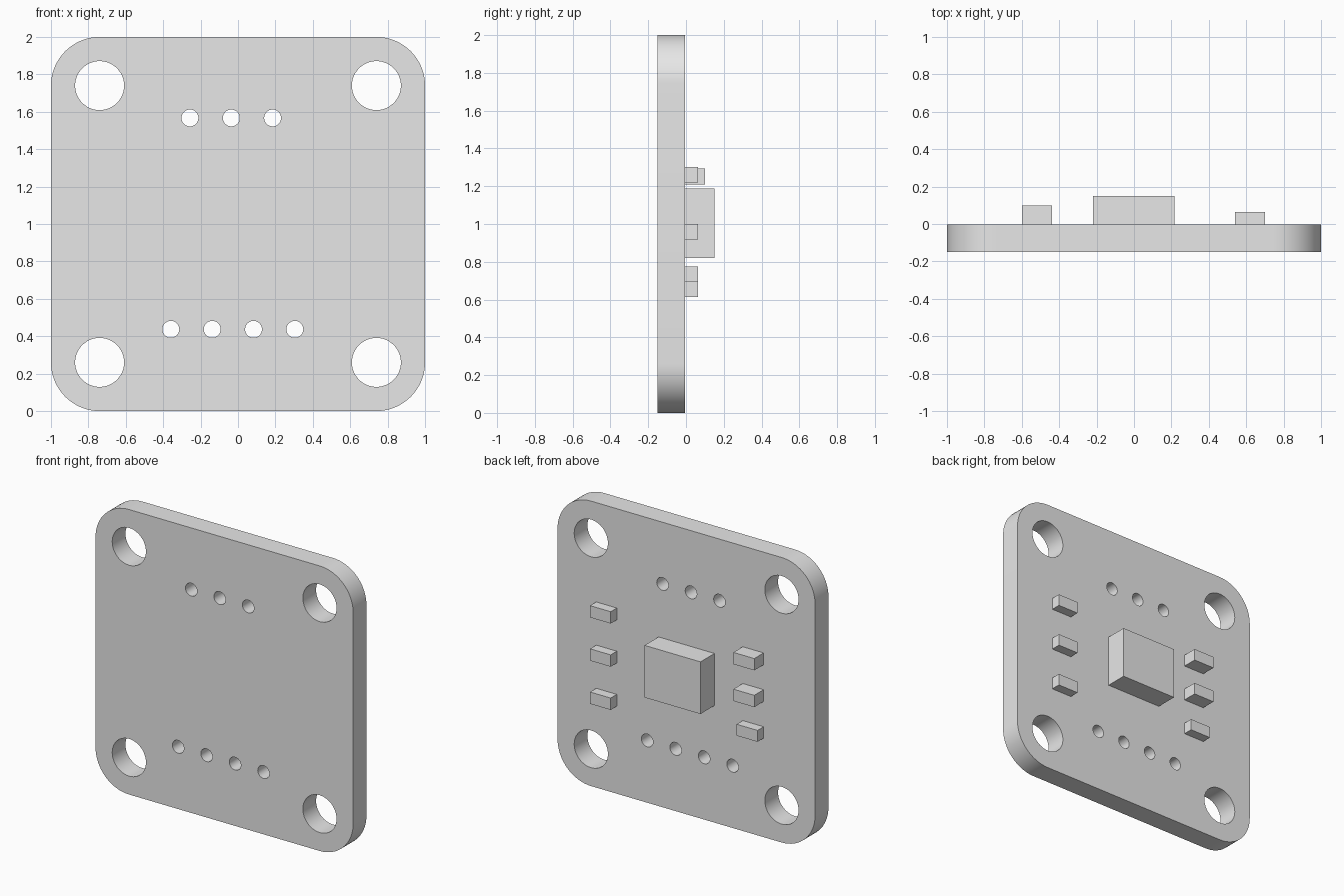
import bpy, bmesh, math
from mathutils import Vector, Matrix

if "Cube" in bpy.data.objects:
    bpy.data.objects.remove(bpy.data.objects["Cube"])

grey = bpy.data.materials.new("plain_grey")
grey.use_nodes = True
grey.diffuse_color = (0.8, 0.8, 0.8, 1)
grey.node_tree.nodes["Principled BSDF"].inputs["Base Color"].default_value = (0.8, 0.8, 0.8, 1)

FRONT, BACK = -0.151, -0.004   # board faces along y


def add_object(name, bm):
    mesh = bpy.data.meshes.new(name)
    bm.to_mesh(mesh)
    bm.free()
    mesh.materials.append(grey)
    obj = bpy.data.objects.new(name, mesh)
    bpy.context.collection.objects.link(obj)
    return obj


def arc(x, z, radius, start, sweep, count):
    """Points along an arc in the board's middle plane."""
    y = (FRONT + BACK) / 2
    return [Vector((x + radius * math.cos(start + sweep * i / count), y,
                    z + radius * math.sin(start + sweep * i / count)))
            for i in range(count + 1)]


def add_loop(bm, points):
    verts = [bm.verts.new(p) for p in points]
    for a, b in zip(verts, verts[1:] + verts[:1]):
        bm.edges.new((a, b))


def add_box(name, x0, x1, z0, z1, top):
    """Component sitting on the back of the board."""
    size = (x1 - x0, top - BACK, z1 - z0)
    centre = ((x0 + x1) / 2, (top + BACK) / 2, (z0 + z1) / 2)
    bm = bmesh.new()
    bmesh.ops.create_cube(bm, size=1, matrix=Matrix.Translation(centre) @ Matrix.Diagonal((*size, 1)))
    return add_object(name, bm)


# Circuit board outline: rounded corners, concentric with the mounting holes
bm = bmesh.new()
corners = [(0.74, 1.74), (-0.74, 1.74), (-0.74, 0.26), (0.74, 0.26)]
outline = []
for i, (x, z) in enumerate(corners):
    outline += arc(x, z, 0.26, i * math.pi / 2, math.pi / 2, 16)
add_loop(bm, outline)

# Mounting holes and the two rows of pin holes
holes = [(x, z, 0.131) for x, z in corners]
holes += [(-0.257 + 0.221 * i, 1.567, 0.045) for i in range(3)]
holes += [(-0.359 + 0.221 * i, 0.437, 0.045) for i in range(4)]
for x, z, radius in holes:
    add_loop(bm, arc(x, z, radius, 0, math.tau, 48)[:-1])

bmesh.ops.triangle_fill(bm, use_beauty=True, edges=bm.edges[:])
bmesh.ops.recalc_face_normals(bm, faces=bm.faces[:])
board = add_object("circuit_board", bm)

# Give the board its thickness, then smooth only the curved walls
solid = board.modifiers.new("thickness", "SOLIDIFY")
solid.thickness = BACK - FRONT
solid.offset = 0
bpy.ops.object.select_all(action="DESELECT")
board.select_set(True)
bpy.context.view_layer.objects.active = board
bpy.ops.object.modifier_apply(modifier=solid.name)
bpy.ops.object.shade_smooth_by_angle(angle=math.radians(30))

# Main chip
add_box("main_chip", -0.218, 0.216, 0.821, 1.187, 0.151)

# Small parts in two columns
for i, z in enumerate((1.22, 0.917, 0.614)):
    add_box(f"resistor_{i + 1}", 0.54, 0.70, z, z + 0.083, 0.064)
for i, z in enumerate((1.21, 0.952)):
    add_box(f"capacitor_{i + 1}", -0.60, -0.438, z, z + 0.083, 0.10)
add_box("resistor_4", -0.60, -0.438, 0.695, 0.775, 0.064)
